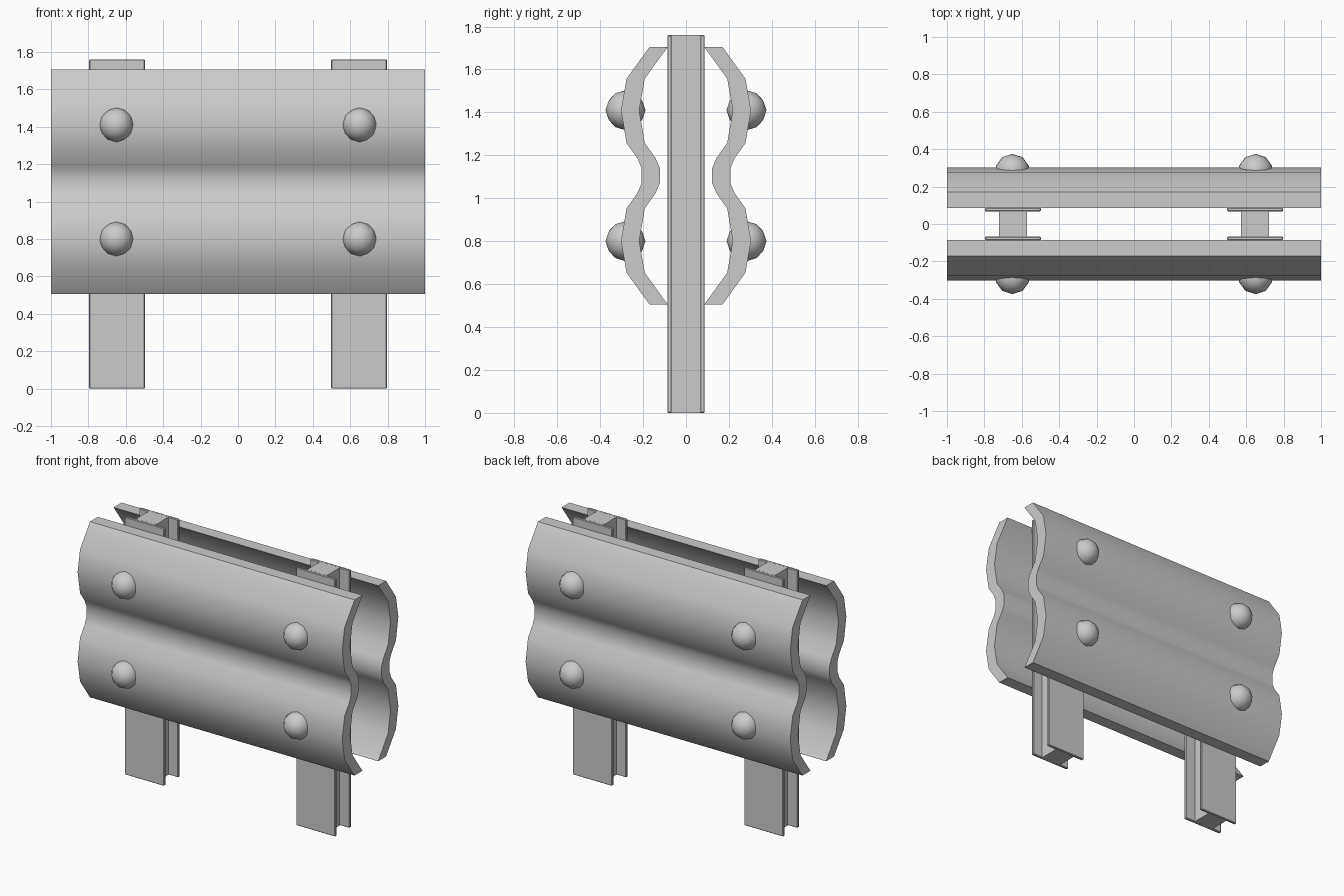
import bpy
import bmesh
import math

if "Cube" in bpy.data.objects:
    bpy.data.objects.remove(bpy.data.objects["Cube"])

steel = bpy.data.materials.new("galvanised_grey")
steel.use_nodes = True
GREY = (0.6, 0.6, 0.6, 1)
steel.diffuse_color = GREY
steel.node_tree.nodes["Principled BSDF"].inputs["Base Color"].default_value = GREY


def finish(bm, name, smooth_angle=None):
    bmesh.ops.recalc_face_normals(bm, faces=bm.faces)
    mesh = bpy.data.meshes.new(name)
    bm.to_mesh(mesh)
    bm.free()
    mesh.materials.append(steel)
    ob = bpy.data.objects.new(name, mesh)
    bpy.context.collection.objects.link(ob)
    if smooth_angle:
        bpy.ops.object.select_all(action="DESELECT")
        ob.select_set(True)
        bpy.context.view_layer.objects.active = ob
        bpy.ops.object.shade_smooth_by_angle(angle=math.radians(smooth_angle))
    return ob


def box(name, center, size, bevel=0):
    bm = bmesh.new()
    bmesh.ops.create_cube(bm, size=1)
    bmesh.ops.scale(bm, vec=size, verts=bm.verts)
    bmesh.ops.translate(bm, vec=center, verts=bm.verts)
    if bevel:
        bmesh.ops.bevel(bm, geom=bm.edges[:], offset=bevel, segments=1, affect="EDGES")
    return finish(bm, name)


# Upper half of the corrugated section: depth and height above the middle
MID = 1.105
half = [(0.17, 0.6), (0.277, 0.452), (0.303, 0.305), (0.277, 0.152),
        (0.227, 0.082), (0.207, 0.035)]
outer = [(d, MID + h) for d, h in half] + [(d, MID - h) for d, h in reversed(half)]
THICK = 0.085


def rail(name, side):
    bm = bmesh.new()
    loop = outer + [(d - THICK, z) for d, z in reversed(outer)]
    face = bm.faces.new([bm.verts.new((-1, side * d, z)) for d, z in loop])
    grown = bmesh.ops.extrude_face_region(bm, geom=[face], use_keep_orig=True)
    moved = [v for v in grown["geom"] if isinstance(v, bmesh.types.BMVert)]
    bmesh.ops.translate(bm, vec=(2, 0, 0), verts=moved)
    return finish(bm, name, 40)


def bolt(name, x, y, z):
    bm = bmesh.new()
    bmesh.ops.create_icosphere(bm, subdivisions=2, radius=0.093)
    bmesh.ops.translate(bm, vec=(x, y, z), verts=bm.verts)
    return finish(bm, name, 60)


# Front and back rails with their bolts
for end, side in (("front", -1), ("back", 1)):
    rail(end + "_rail", side)
    for hand, sx in (("left", 1), ("right", -1)):
        for level, dz in (("upper", 0.305), ("lower", -0.305)):
            bolt(f"{end}_{level}_{hand}_bolt", sx * 0.65, side * 0.282, MID + dz)

# I-beam posts: two flanges joined by a thick web
POST_H = 1.76
for hand, sx in (("left", 1), ("right", -1)):
    x = sx * 0.647
    box(hand + "_post_web", (x, 0, POST_H / 2), (0.15, 0.14, POST_H))
    for end, side in (("front", -1), ("back", 1)):
        box(f"{hand}_post_{end}_flange", (x, side * 0.077, POST_H / 2),
            (0.297, 0.02, POST_H), 0.004)
